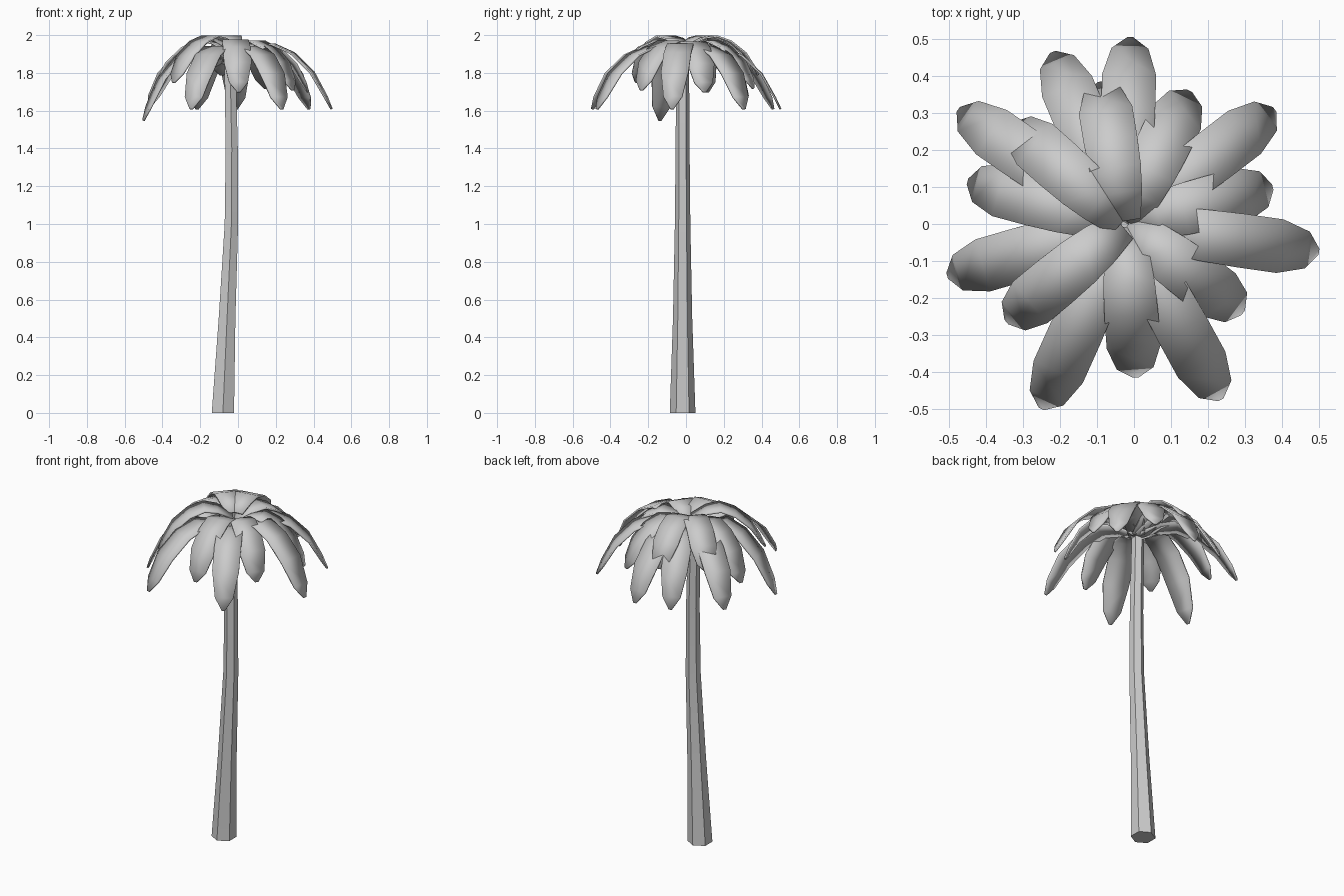
import bpy, bmesh
from math import sin, cos, pi, radians
from mathutils import Vector

cube = bpy.data.objects.get("Cube")
if cube:
    bpy.data.objects.remove(cube, do_unlink=True)

grey = bpy.data.materials.new("plain grey")
grey.use_nodes = True
grey.diffuse_color = (0.6, 0.6, 0.6, 1)
grey.node_tree.nodes["Principled BSDF"].inputs["Base Color"].default_value = (0.6, 0.6, 0.6, 1)


def finish(name, bm, angle):
    mesh = bpy.data.meshes.new(name)
    bm.to_mesh(mesh)
    bm.free()
    mesh.materials.append(grey)
    ob = bpy.data.objects.new(name, mesh)
    bpy.context.collection.objects.link(ob)
    bpy.ops.object.select_all(action="DESELECT")
    ob.select_set(True)
    bpy.context.view_layer.objects.active = ob
    bpy.ops.object.shade_smooth_by_angle(angle=radians(angle))
    return ob


# Trunk: six-sided, gently bent and tapered; rows are height, centre x, radius
TRUNK = [(0, -0.08, 0.068), (0.5, -0.058, 0.051), (1, -0.035, 0.041),
         (1.4, -0.033, 0.037), (1.89, -0.043, 0.034)]
bm = bmesh.new()
rings = []
for z, x, r in TRUNK:
    rings.append([bm.verts.new((x + r * cos(pi / 6 + i * pi / 3),
                                -0.018 + r * sin(pi / 6 + i * pi / 3), z)) for i in range(6)])
for a, b in zip(rings, rings[1:]):
    for i in range(6):
        j = (i + 1) % 6
        bm.faces.new((a[i], a[j], b[j], b[i]))
bm.faces.new(rings[0][::-1])
bm.faces.new(rings[-1])
finish("trunk", bm, 40)

# Fronds: rows along the length are share of reach, share of drop, half width
FROND = [(0.02, 0.27, 0.045), (0.22, 0.1, 0.062), (0.4, 0.05, 0.07), (0.6, 0.18, 0.073),
         (0.8, 0.46, 0.073), (0.94, 0.82, 0.05), (1, 1, 0.008)]
CENTRE = Vector((-0.025, 0, 0))


def frond(name, x, y, top, tip):
    out = Vector((x, y, 0)) - CENTRE
    side = Vector((-out.y, out.x, 0)).normalized()
    bm = bmesh.new()
    rows = []
    for reach, drop, half in FROND:
        mid = CENTRE + out * reach + Vector((0, 0, top - (top - tip) * drop))
        rows.append([bm.verts.new(mid - side * half), bm.verts.new(mid + side * half)])
    for a, b in zip(rows, rows[1:]):
        bm.faces.new((a[0], b[0], b[1], a[1]))
    thick = finish(name, bm, 30).modifiers.new("thickness", "SOLIDIFY")
    thick.thickness = 0.01
    thick.offset = -1


# Tip x, tip y, crest height, tip height
LONG = [(-0.01, 0.505, 1.955, 1.61), (-0.22, 0.465, 1.955, 1.61), (-0.475, 0.31, 1.955, 1.62),
        (-0.505, -0.14, 1.96, 1.55), (-0.25, -0.5, 1.96, 1.61), (0.235, -0.475, 1.96, 1.61),
        (0.5, -0.075, 1.975, 1.61), (0.38, 0.31, 1.96, 1.61)]
SHORT = [(0.15, 0.36, 1.985, 1.72), (-0.09, 0.385, 2.01, 1.79), (-0.33, 0.27, 2.01, 1.79),
         (-0.45, 0.115, 1.99, 1.7), (-0.345, -0.265, 2.01, 1.75), (0.005, -0.415, 1.99, 1.7),
         (0.295, -0.24, 1.985, 1.71), (0.375, 0.1, 1.98, 1.7)]
for kind, rows in (("long", LONG), ("short", SHORT)):
    for n, row in enumerate(rows):
        frond(f"{kind}_frond_{n + 1}", *row)
